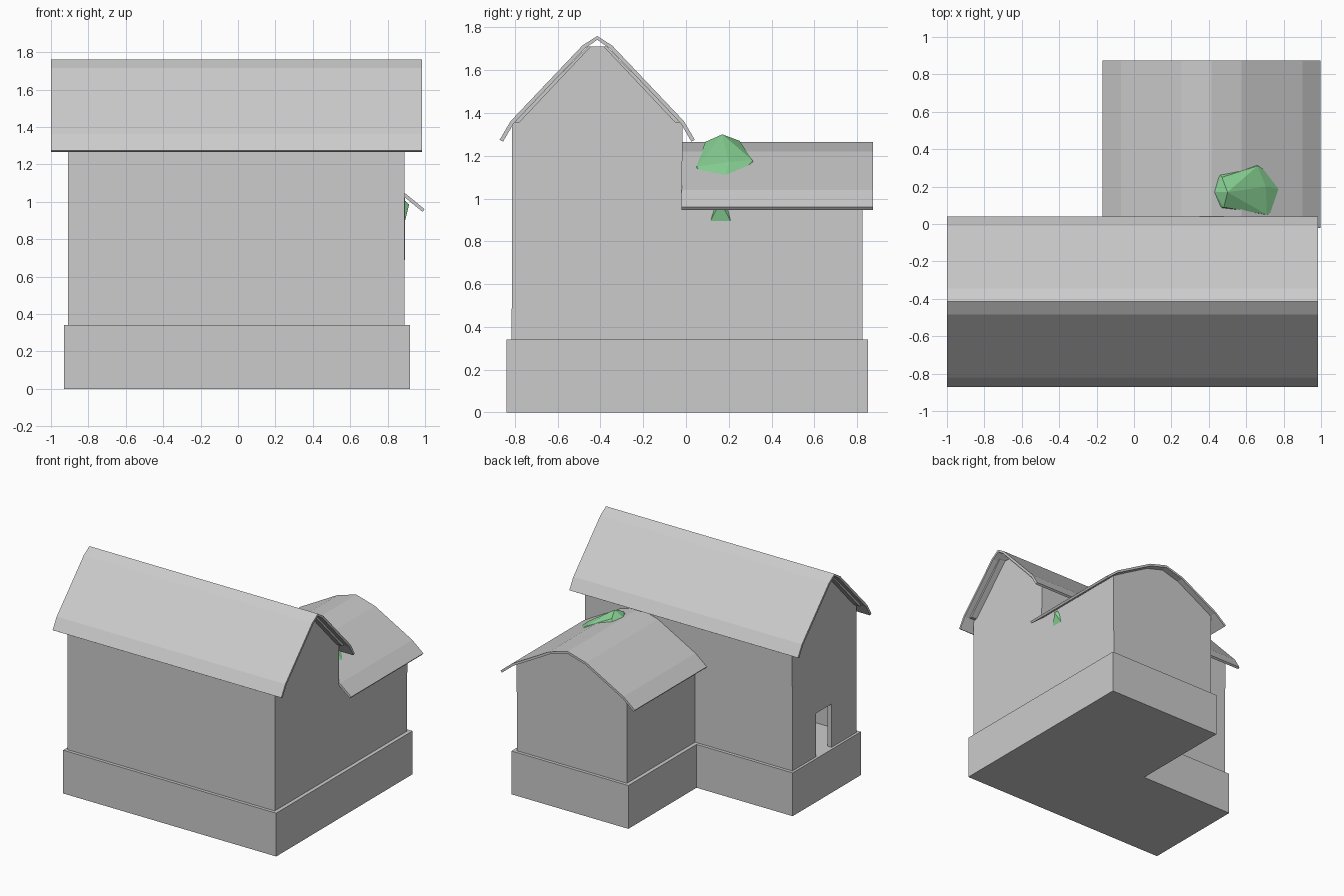
import bpy, bmesh
from mathutils import Vector

if "Cube" in bpy.data.objects:
    bpy.data.objects.remove(bpy.data.objects["Cube"])

C_MAIN, C_WING = -0.415, 0.415   # ridge lines (y of main roof, x of wing roof)


def finish(name, bm):
    bmesh.ops.recalc_face_normals(bm, faces=bm.faces)
    me = bpy.data.meshes.new(name)
    bm.to_mesh(me)
    bm.free()
    ob = bpy.data.objects.new(name, me)
    bpy.context.collection.objects.link(ob)
    return ob


def prism(name, pts, axis, a, b):
    """Extrude a 2D profile along an axis from a to b."""
    def place(p, t):
        return {'x': (t, p[0], p[1]), 'y': (p[0], t, p[1]), 'z': (p[0], p[1], t)}[axis]
    bm = bmesh.new()
    f = bm.faces.new([bm.verts.new(place(p, a)) for p in pts])
    new = bmesh.ops.extrude_face_region(bm, geom=[f])['geom']
    d = Vector(place((0, 0), b - a))
    bmesh.ops.translate(bm, vec=d, verts=[v for v in new if isinstance(v, bmesh.types.BMVert)])
    return finish(name, bm)


def mirrored(half, c):
    """Half profile of (offset, z) from the centre outwards -> full profile."""
    left = [(c - o, z) for o, z in reversed(half)]
    return left + [(c + o, z) for o, z in half if o > 1e-6]


def ribbon(pts, t):
    """Close an open profile into a sheet of thickness t below it."""
    low = []
    for i, p in enumerate(pts):
        p0, p1 = Vector(pts[max(i - 1, 0)]), Vector(pts[min(i + 1, len(pts) - 1)])
        d = (p1 - p0).normalized()
        low.append((p[0] + d.y * t, p[1] - d.x * t))
    return pts + low[::-1]


def cut(ob, cutter):
    m = ob.modifiers.new("cut", 'BOOLEAN')
    m.operation, m.solver, m.object = 'DIFFERENCE', 'EXACT', cutter
    bpy.context.view_layer.objects.active = ob
    bpy.ops.object.modifier_apply(modifier=m.name)
    bpy.data.objects.remove(cutter)


# L-shaped stone base
prism("plinth", [(-0.93, -0.84), (0.92, -0.84), (0.92, 0.85), (-0.095, 0.85),
                 (-0.095, 0.005), (-0.93, 0.005)], 'z', 0, 0.34)

# Main house: hollow walls with gable ends and a doorway on the left
walls = prism("main_walls", [(-0.815, 0.34)] + mirrored([(0.03, 1.71), (0.365, 1.355), (0.398, 1.355)], C_MAIN)
              + [(-0.02, 0.34)], 'x', -0.91, 0.89)
cut(walls, prism("room", [(-0.78, 0.3), (-0.78, 1.5), (C_MAIN, 1.9), (-0.05, 1.5), (-0.05, 0.3)],
                 'x', -0.875, 0.855))
cut(walls, prism("doorway", [(-0.505, 0.3), (-0.505, 0.68), (-0.31, 0.68), (-0.31, 0.3)],
                 'x', -1.0, -0.8))

# Main roof: outer sheet, and a deck under each slope
prism("main_roof", ribbon(mirrored([(0, 1.76), (0.07, 1.715), (0.405, 1.362), (0.456, 1.275)], C_MAIN), 0.018),
      'x', -1.0, 0.985)
for s, side in ((-1, "front"), (1, "back")):
    prism("roof_deck_" + side, [(C_MAIN + s * o, z) for o, z in
          ((0.045, 1.71), (0.03, 1.71), (0.365, 1.355), (0.395, 1.355))], 'x', -0.96, 0.94)

# Rear wing with a curved roof
prism("wing_walls", [(-0.065, 0.34)] + mirrored([(0, 1.25), (0.16, 1.205), (0.478, 1.02)], C_WING)
      + [(0.89, 0.34)], 'y', -0.03 + 0.01, 0.825)
wing = [(0, 1.265), (0.16, 1.22), (0.485, 1.04), (0.583, 0.96)]
prism("wing_roof", ribbon(mirrored(wing, C_WING), 0.018), 'y', -0.022, 0.875)

# Faceted shrub poking through the wing roof and side wall
bm = bmesh.new()
for co in [(0.50, 0.17, 1.30), (0.47, 0.25, 1.27), (0.48, 0.09, 1.265), (0.43, 0.17, 1.26),
           (0.66, 0.31, 1.18), (0.71, 0.05, 1.15), (0.705, 0.2, 1.17), (0.915, 0.16, 0.985),
           (0.885, 0.10, 0.865), (0.885, 0.225, 0.865), (0.15, 0.17, 1.0), (0.3, 0.45, 0.95),
           (0.7, 0.45, 0.85), (0.3, 0.02, 0.95), (0.5, 0.17, 0.55)]:
    bm.verts.new(co)
bmesh.ops.convex_hull(bm, input=bm.verts)
shrub = finish("shrub", bm)
mat = bpy.data.materials.new("green")
mat.diffuse_color = (0.25, 0.65, 0.3, 1)
mat.use_nodes = True
mat.node_tree.nodes["Principled BSDF"].inputs["Base Color"].default_value = mat.diffuse_color
shrub.data.materials.append(mat)
